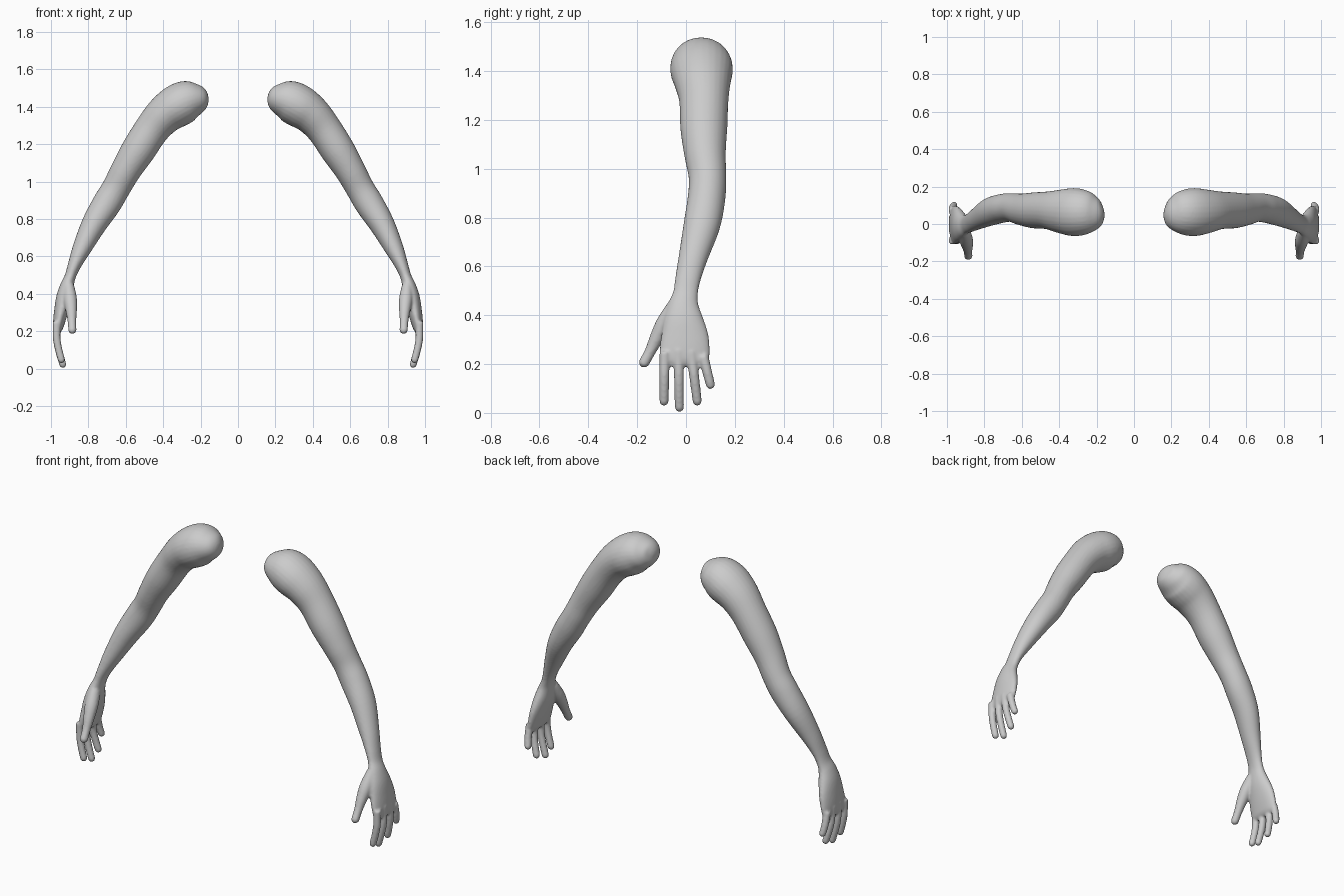
import bpy, bmesh, math
from mathutils import Vector

if "Cube" in bpy.data.objects:
    bpy.data.objects.remove(bpy.data.objects["Cube"])

SIDES = 28
STEPS = 5


def spline(rows):
    """Catmull-Rom interpolation through rows of (x, y, z, ru, rv)."""
    out = []
    for i in range(len(rows) - 1):
        p = [rows[max(0, min(len(rows) - 1, i + k))] for k in (-1, 0, 1, 2)]
        for s in range(STEPS):
            t = s / STEPS
            out.append([0.5 * (2 * b + (c - a) * t + (2 * a - 5 * b + 4 * c - d) * t * t
                               + (3 * b - a - 3 * c + d) * t ** 3) for a, b, c, d in zip(*p)])
    return out + [list(rows[-1])]


def tube(bm, rows, round_tip=False):
    """Loft ellipses along a path: rv is the half width towards y, ru across it."""
    rows = spline(rows)
    if round_tip:
        a, b = Vector(rows[-2][:3]), Vector(rows[-1][:3])
        direction, r = (b - a).normalized(), rows[-1][4]
        ru, rv = rows[-1][3:]
        for ang in (25, 50, 70, 85):
            k = math.radians(ang)
            c = b + direction * r * math.sin(k)
            rows.append([*c, ru * math.cos(k), rv * math.cos(k)])
    rings = []
    for i, row in enumerate(rows):
        before, after = rows[max(i - 1, 0)], rows[min(i + 1, len(rows) - 1)]
        t = (Vector(after[:3]) - Vector(before[:3])).normalized()
        v = Vector((0, 1, 0))
        v = (v - t * v.dot(t)).normalized()
        u = t.cross(v)
        ru, rv = max(row[3], 0.002), max(row[4], 0.002)
        rings.append([bm.verts.new(Vector(row[:3]) + u * ru * math.cos(a) + v * rv * math.sin(a))
                      for a in (2 * math.pi * k / SIDES for k in range(SIDES))])
    for lo, hi in zip(rings, rings[1:]):
        for k in range(SIDES):
            n = (k + 1) % SIDES
            bm.faces.new((lo[k], lo[n], hi[n], hi[k]))
    bm.faces.new(rings[0][::-1])
    bm.faces.new(rings[-1])


bm = bmesh.new()

# Shoulder, upper arm, forearm and palm
tube(bm, [
    (.163, .075, 1.460, .012, .012), (.176, .072, 1.457, .050, .058),
    (.212, .066, 1.447, .082, .098), (.270, .063, 1.432, .110, .122),
    (.330, .064, 1.402, .114, .128), (.395, .068, 1.355, .104, .116),
    (.460, .073, 1.280, .094, .101), (.535, .073, 1.165, .091, .096),
    (.600, .078, 1.060, .081, .085), (.652, .088, .965, .076, .077),
    (.703, .084, .880, .077, .077), (.771, .065, .770, .067, .075),
    (.836, .030, .640, .050, .060), (.876, .008, .550, .035, .052),
    (.898, -.002, .490, .030, .051), (.915, -.010, .440, .037, .063),
    (.930, -.010, .380, .042, .082), (.945, -.005, .310, .038, .098),
    (.957, -.005, .250, .032, .103), (.963, -.005, .210, .024, .099),
    (.965, -.005, .190, .010, .085)])

# Thumb
tube(bm, [(.905, -.040, .440, .030, .035), (.897, -.085, .370, .036, .036),
          (.891, -.118, .310, .030, .030), (.888, -.145, .255, .023, .023),
          (.886, -.171, .207, .022, .022)], True)

# Fingers: base y, tip y, tip height
for y0, y1, tip in ((-.088, -.090, .030), (-.030, -.027, .005),
                    (.026, .046, .030), (.076, .100, .098)):
    rows = []
    for f in (-.25, 0, .33, .66, 1):
        z = .21 + (tip + .018 - .21) * f
        bend = .970 - .034 * max(0, (.17 - z) / .15) ** 1.4
        rows.append((bend, y0 + (y1 - y0) * f, z, .021 - .002 * f, .021 - .002 * f))
    tube(bm, rows, True)

bmesh.ops.recalc_face_normals(bm, faces=bm.faces)
mesh = bpy.data.meshes.new("arms")
bm.to_mesh(mesh)
bm.free()
arms = bpy.data.objects.new("arms", mesh)
bpy.context.collection.objects.link(arms)

skin = bpy.data.materials.new("plain grey")
skin.diffuse_color = (.6, .6, .6, 1)
skin.use_nodes = True
skin.node_tree.nodes["Principled BSDF"].inputs["Base Color"].default_value = skin.diffuse_color
mesh.materials.append(skin)

# Fuse the parts into one smooth skin, then mirror to the other arm
fuse = arms.modifiers.new("fuse", 'REMESH')
fuse.mode = 'VOXEL'
fuse.voxel_size = .0065
fuse.use_smooth_shade = True
relax = arms.modifiers.new("relax", 'SMOOTH')
relax.factor = .5
relax.iterations = 5
mirror = arms.modifiers.new("other_arm", 'MIRROR')
mirror.use_mirror_merge = False
